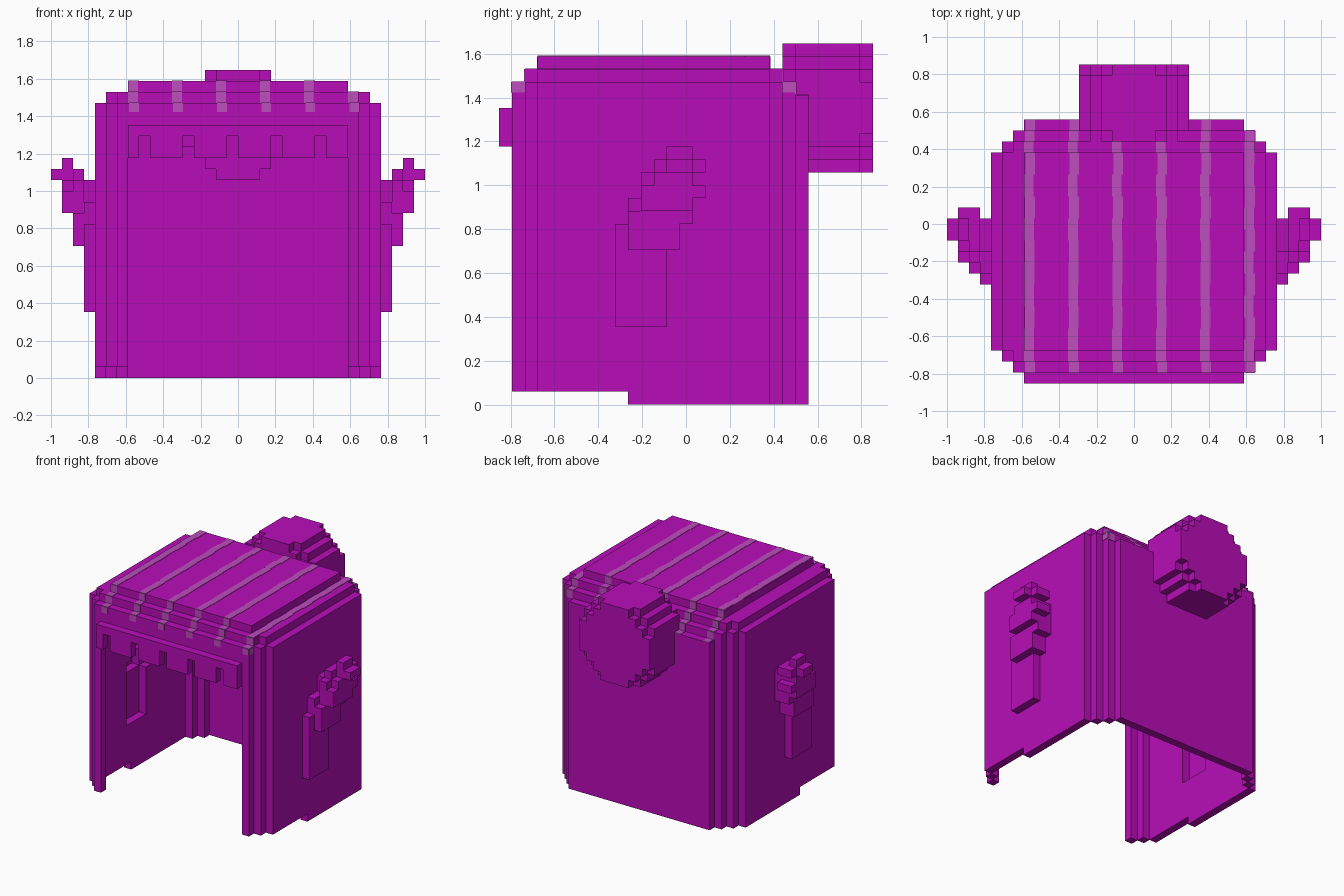
import bpy, bmesh, math
from mathutils import Vector

U = 1 / 17            # edge of one block
THIN = 0.006          # thickness of painted plates

if "Cube" in bpy.data.objects:
    bpy.data.objects.remove(bpy.data.objects["Cube"], do_unlink=True)


def material(name, rgb):
    m = bpy.data.materials.new(name)
    m.use_nodes = True
    m.diffuse_color = (*rgb, 1)
    m.node_tree.nodes["Principled BSDF"].inputs["Base Color"].default_value = (*rgb, 1)
    return m


PURPLE = material("purple", (0.48, 0.004, 0.48))
LILAC = material("lilac_stripe", (0.51, 0.075, 0.51))

STEPS = [Vector(s) for s in ((1, 0, 0), (-1, 0, 0), (0, 1, 0), (0, -1, 0), (0, 0, 1), (0, 0, -1))]


def around(c):
    return [tuple(int(a + b) for a, b in zip(c, s)) for s in STEPS]


def blocks(*boxes):
    """All block cells inside the given x, y, z ranges."""
    return {(x, y, z) for x0, x1, y0, y1, z0, z1 in boxes
            for x in range(x0, x1) for y in range(y0, y1) for z in range(z0, z1)}


def mirrored(cells):
    return {(-x - 1, y, z) for x, y, z in cells}


def finish(name, bm, mat):
    mesh = bpy.data.meshes.new(name)
    bm.to_mesh(mesh)
    bm.free()
    mesh.materials.append(mat)
    bpy.context.collection.objects.link(bpy.data.objects.new(name, mesh))


def block_part(name, cells, solid):
    """Skin the cells wherever they do not touch another solid cell."""
    bm = bmesh.new()
    for c in sorted(cells):
        mid = Vector((c[0] + 0.5, c[1], c[2] + 0.5))
        for s, n in zip(STEPS, around(c)):
            if n in solid:
                continue
            a = Vector((s.y, s.z, s.x)) / 2
            b = s.cross(a)
            f = mid + s / 2
            bm.faces.new([bm.verts.new((f + p) * U) for p in (a + b, b - a, -a - b, a - b)])
    bmesh.ops.remove_doubles(bm, verts=bm.verts, dist=U / 100)
    bmesh.ops.dissolve_limit(bm, angle_limit=0.01, verts=bm.verts, edges=bm.edges)
    finish(name, bm, PURPLE)


def add_plate(bm, lo, hi):
    lo, hi = Vector(lo), Vector(hi)
    v = bmesh.ops.create_cube(bm, size=1)["verts"]
    bmesh.ops.scale(bm, vec=hi - lo, verts=v)
    bmesh.ops.translate(bm, vec=(lo + hi) / 2, verts=v)


# Solid helmet volume with stepped corners and stepped crown
brow = blocks((-10, 10, -14, -13, 20, 23))
body = blocks((-10, 10, 9, 10, 0, 24), (-11, 11, -13, 9, 0, 25),
              (-12, 12, -12, 8, 0, 25), (-13, 13, -11, 7, 0, 25),
              (-11, 11, -12, 8, 25, 26), (-12, 12, -11, 7, 25, 26),
              (-10, 10, -11, 7, 26, 27))

# Curved side horn, stepping outward, back and up
horn = blocks((13, 14, -5, -1, 6, 14), (13, 14, -4, 0, 12, 16), (13, 14, -2, 1, 14, 18),
              (14, 15, -4, 0, 12, 15), (14, 15, -3, 1, 14, 18), (14, 15, -1, 2, 16, 17),
              (14, 15, -2, 1, 18, 19), (14, 16, -1, 2, 18, 19),
              (15, 16, -3, 1, 15, 17), (15, 16, -2, 1, 17, 18), (15, 16, -1, 2, 16, 17),
              (15, 16, -1, 1, 17, 20), (16, 17, -1, 1, 18, 19))

# Hollow everything to walls one block thick, open below
volume = brow | body | horn | mirrored(horn)
shell = {c for c in volume if any(n not in volume and n[2] >= 0 for n in around(c))}

# Face opening, raised front hem and brow notches
shell -= blocks((-10, 10, -13, -12, 0, 20), (-13, 13, -14, -4, 0, 1))
shell -= blocks(*[(x, x + 1, -14, -13, 20, 22) for x in range(-9, 8, 4)])

# Round knob at the back, flattened where it meets its bounds
knob = {c for c in blocks((-5, 5, 8, 15, 18, 28))
        if (c[0] + 0.5) ** 2 + (c[1] - 11) ** 2 + (c[2] - 22.5) ** 2 <= 32}

solid = shell | knob
block_part("helmet_shell", (shell & body) - knob, solid)
block_part("brow_band", shell & brow, solid)
block_part("left_horn", shell & horn, solid)
block_part("right_horn", shell & mirrored(horn), solid)
block_part("back_knob", knob, solid)


def stripe(name, x, profile):
    """Thin painted ribbon that follows the stepped crown from front to back."""
    bm = bmesh.new()
    for (y0, z0), (y1, z1) in zip(profile, profile[1:]):
        count = max(1, round(abs(y1 - y0) / 2))
        for i in range(count):
            ya, yb = (y0 + (y1 - y0) * k / count for k in (i, i + 1))
            wave = 0.004 * math.sin(ya * 1.7)
            if z0 == z1:
                lo, hi = (ya * U, z0 * U - THIN / 2), (yb * U, z0 * U + THIN / 2)
            else:
                lo = (y0 * U - THIN / 2, min(z0, z1) * U)
                hi = (y0 * U + THIN / 2, max(z0, z1) * U)
            add_plate(bm, (x + wave - 0.026, *lo), (x + wave + 0.026, *hi))
    # Outermost stripe wraps round the corner of the crown
    if x > 10 * U:
        for y in (-13.5, 7.5):
            add_plate(bm, (11 * U - THIN / 2, y * U, 24.2 * U),
                      (11 * U + THIN / 2, (y + 1) * U, 25 * U))
    finish(name, bm, LILAC)


front = [(-13.5, 24.2), (-13.5, 25), (-12.5, 25), (-12.5, 26)]
crown = [(-11.5, 26), (-11.5, 27), (6.5, 27), (6.5, 26)]
back = [(7.5, 26), (7.5, 25), (8.5, 25), (8.5, 24)]
for i in range(6):
    inner = i < 5
    path = front + (crown if inner else []) + back + ([(9.5, 24)] if inner else [])
    stripe(f"crown_stripe_{i + 1}", (-9.5 + 4 * i) * U, path)
